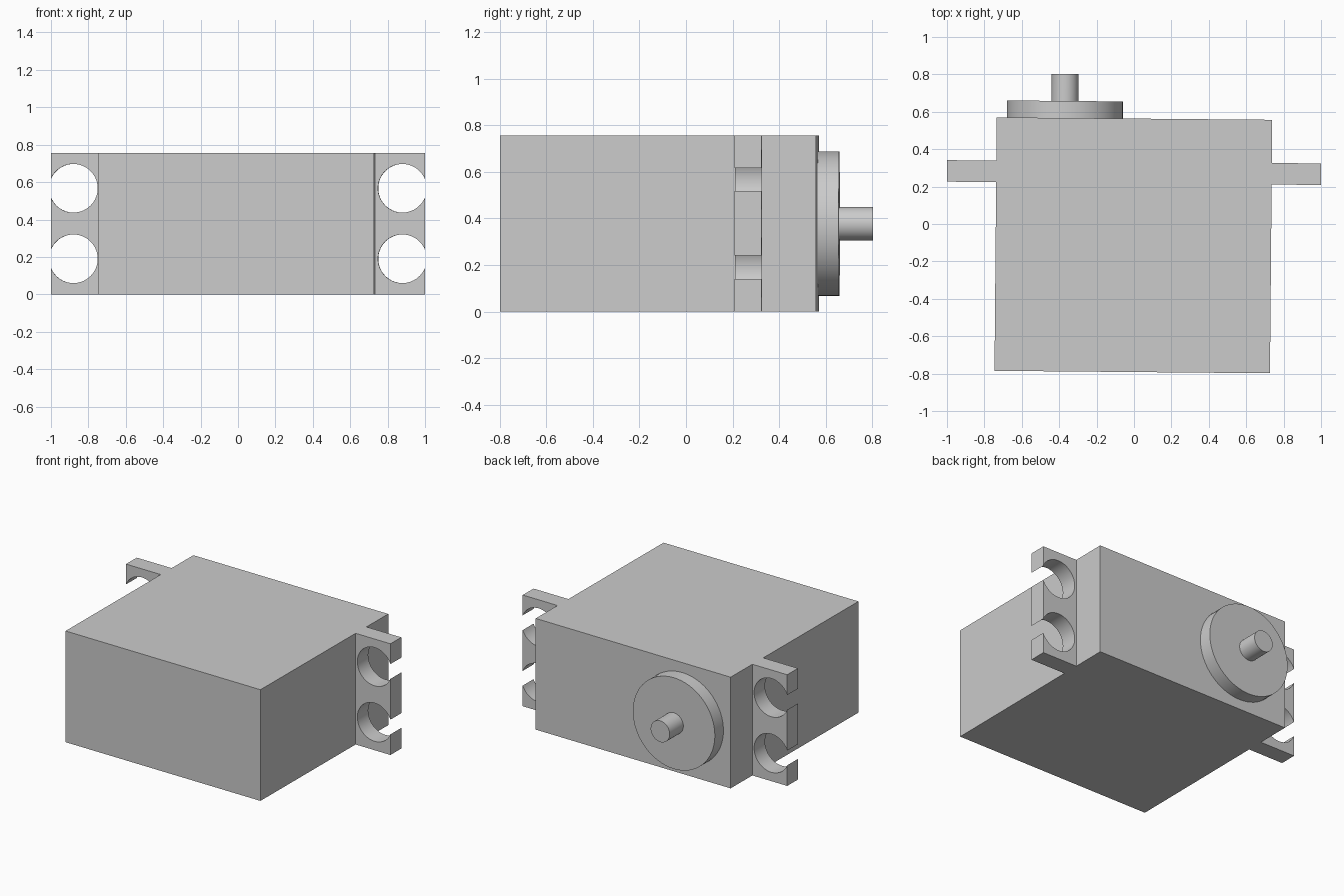
import bpy, bmesh, math
from mathutils import Matrix

cube = bpy.data.objects.get("Cube")
if cube:
    bpy.data.objects.remove(cube, do_unlink=True)

HEIGHT = 0.755
TURN = Matrix.Rotation(-0.0088, 4, 'Z')  # whole model sits very slightly turned

grey = bpy.data.materials.new("plain grey")
grey.use_nodes = True
grey.diffuse_color = (0.6, 0.6, 0.6, 1)
grey.node_tree.nodes["Principled BSDF"].inputs["Base Color"].default_value = (0.6, 0.6, 0.6, 1)


def extrude_outline(name, points, y0, y1):
    """Extrude an outline of (x, z) points along y."""
    bm = bmesh.new()
    face = bm.faces.new([bm.verts.new((x, y0, z)) for x, z in points])
    side = bmesh.ops.extrude_face_region(bm, geom=[face])
    verts = [v for v in side["geom"] if isinstance(v, bmesh.types.BMVert)]
    bmesh.ops.translate(bm, verts=verts, vec=(0, y1 - y0, 0))
    bmesh.ops.recalc_face_normals(bm, faces=bm.faces)
    bm.transform(TURN)
    mesh = bpy.data.meshes.new(name)
    bm.to_mesh(mesh)
    bm.free()
    mesh.materials.append(grey)
    obj = bpy.data.objects.new(name, mesh)
    bpy.context.collection.objects.link(obj)
    bpy.ops.object.select_all(action='DESELECT')
    obj.select_set(True)
    bpy.context.view_layer.objects.active = obj
    bpy.ops.object.shade_smooth_by_angle(angle=math.radians(30))
    return obj


def arc(cx, cz, radius, start, sweep, steps):
    return [(cx + radius * math.cos(start + sweep * i / steps),
             cz + radius * math.sin(start + sweep * i / steps)) for i in range(steps + 1)]


# Main housing
extrude_outline("housing", [(-0.739, 0), (0.734, 0), (0.734, HEIGHT), (-0.739, HEIGHT)],
                -0.7915, 0.5635)


# Mounting ears, each with two screw holes open to the outer edge
def ear_outline(side, tip, hole_x):
    radius = 0.13
    gap = math.acos((tip - hole_x) / radius)
    points = [(0.72, 0), (tip, 0)]
    for z in (0.19, 0.567):
        points += arc(hole_x, z, radius, -gap, -(math.tau - 2 * gap), 48)
    points += [(tip, HEIGHT), (0.72, HEIGHT)]
    return [(side * x, z) for x, z in points]


extrude_outline("left_ear", ear_outline(1, 0.997, 0.877), 0.2175, 0.3325)
extrude_outline("right_ear", ear_outline(-1, 1.002, 0.882), 0.2175, 0.3325)

# Output boss and shaft on the back
for name, radius, y0, y1 in (("output_boss", 0.31, 0.55, 0.6545),
                             ("output_shaft", 0.072, 0.64, 0.799)):
    circle = arc(-0.375, HEIGHT / 2, radius, 0, math.tau, 64)[:-1]
    extrude_outline(name, circle, y0, y1)
